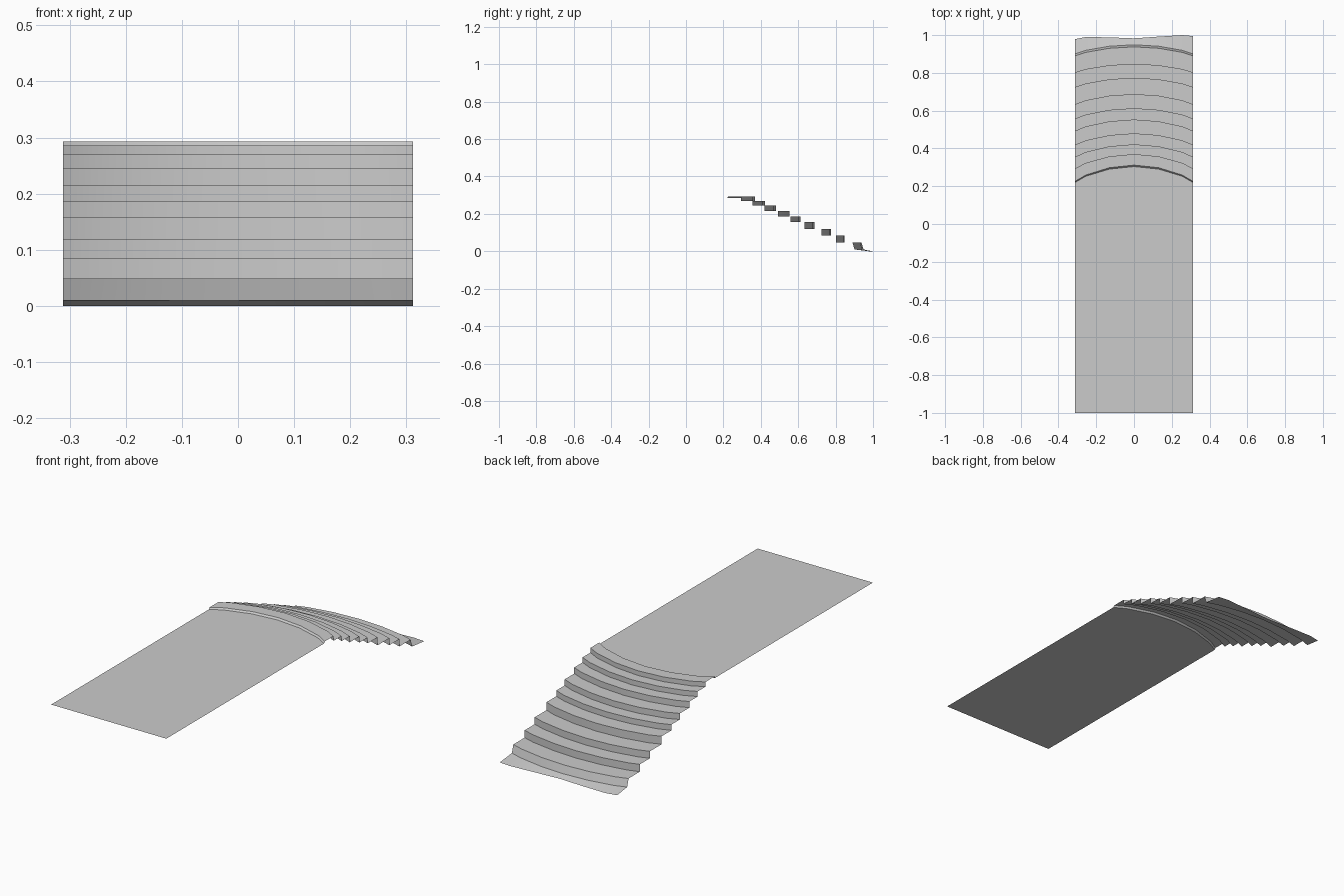
import bpy, math

cube = bpy.data.objects.get("Cube")
if cube:
    bpy.data.objects.remove(cube, do_unlink=True)

grey = bpy.data.materials.new("light_grey")
grey.use_nodes = True
colour = (0.6, 0.6, 0.6, 1)
grey.diffuse_color = colour
grey.node_tree.nodes["Principled BSDF"].inputs["Base Color"].default_value = colour

# Positions across the width, and how far the curved nosing bows out at each
XS = (-0.312, -0.255, -0.13, 0, 0.13, 0.255, 0.312)
BOW = (0, 0.39, 0.84, 1, 0.84, 0.39, 0)


def arc(edge_y, centre_y, z):
    """One curved line across the width."""
    return [(x, edge_y + (centre_y - edge_y) * b, z) for x, b in zip(XS, BOW)]


def sheet(name, rows):
    """Thin open surface lofted through rows running from front to back."""
    n = len(XS)
    faces = [(r * n + i, r * n + i + 1, (r + 1) * n + i + 1, (r + 1) * n + i)
             for r in range(len(rows) - 1) for i in range(n - 1)]
    mesh = bpy.data.meshes.new(name)
    mesh.from_pydata([v for row in rows for v in row], [], faces)
    mesh.materials.append(grey)
    obj = bpy.data.objects.new(name, mesh)
    bpy.context.collection.objects.link(obj)
    bpy.ops.object.select_all(action='DESELECT')
    obj.select_set(True)
    bpy.context.view_layer.objects.active = obj
    bpy.ops.object.shade_smooth_by_angle(angle=math.radians(30))


# Long flat landing with a curved back edge
LANDING_Z = 0.285
landing_end = arc(0.22, 0.304, LANDING_Z)
sheet("landing", [arc(-1, -1, LANDING_Z), landing_end])

# Riser positions (side, centre) and the height of the tread before each one
STEPS = ((0.294, 0.37, 0.293), (0.355, 0.422, 0.27), (0.419, 0.48, 0.245),
         (0.493, 0.553, 0.215), (0.558, 0.613, 0.185), (0.634, 0.688, 0.157),
         (0.725, 0.774, 0.118), (0.803, 0.848, 0.084), (0.89, 0.938, 0.048))
FOOT_Z = 0.01

# Curved steps: a low raised lip, then treads and upright risers
rows = [landing_end, arc(0.226, 0.312, STEPS[0][2])]
for i, (side, centre, z) in enumerate(STEPS):
    last = i == len(STEPS) - 1
    below = FOOT_Z if last else STEPS[i + 1][2]
    lean = 0.011 if last else 0
    rows += [arc(side, centre, z), arc(side + lean, centre + lean, below)]
sheet("curved_steps", rows)

# Sloping foot with a wavy outer edge that meets the ground
WAVE = (0.979, 0.99, 0.988, 0.983, 0.992, 1.0, 0.995)
sheet("foot_apron", [rows[-1], [(x, y, 0) for x, y in zip(XS, WAVE)]])
